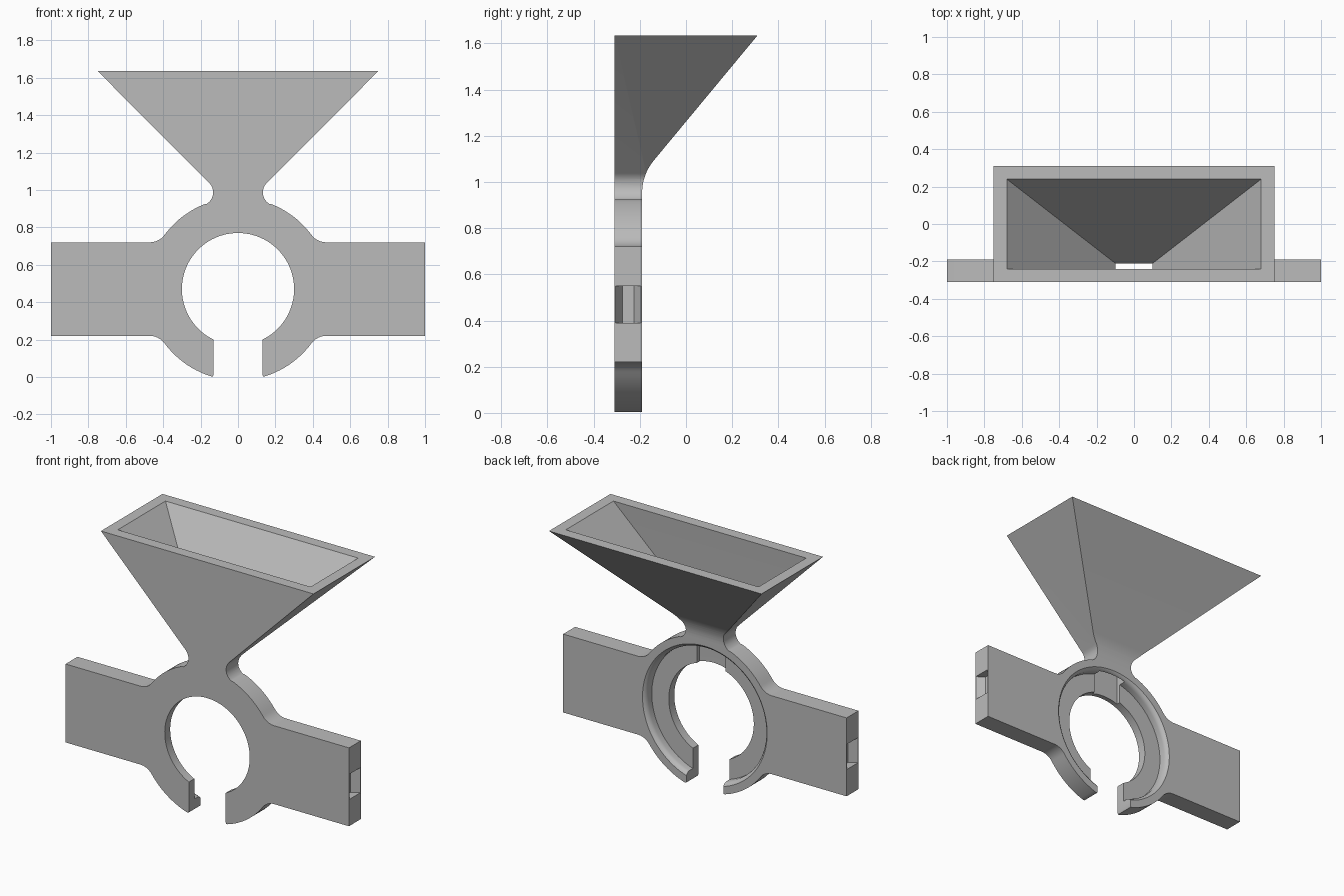
import bpy, bmesh
from math import sin, cos, pi, radians, atan2, sqrt

cube = bpy.data.objects.get("Cube")
if cube:
    bpy.data.objects.remove(cube, do_unlink=True)

grey = bpy.data.materials.new("light_grey")
grey.use_nodes = True
COLOUR = (0.5, 0.5, 0.5, 1)
grey.diffuse_color = COLOUR
grey.node_tree.nodes["Principled BSDF"].inputs["Base Color"].default_value = COLOUR

FRONT, BACK, TOP = -0.31, -0.19, 1.635
CZ, HOLE, RIM, GAP = 0.47, 0.30, 0.488, 0.13   # clip ring
ARM, FILLET = 0.25, 0.10                       # half height of arms


def loft(name, rings):
    """Solid through a list of equal-length point loops."""
    bm = bmesh.new()
    loops = [[bm.verts.new(p) for p in ring] for ring in rings]
    n = len(loops[0])
    bm.faces.new(loops[0])
    bm.faces.new(loops[-1])
    for a, b in zip(loops, loops[1:]):
        for i in range(n):
            j = (i + 1) % n
            bm.faces.new((a[i], a[j], b[j], b[i]))
    bmesh.ops.recalc_face_normals(bm, faces=bm.faces)
    mesh = bpy.data.meshes.new(name)
    bm.to_mesh(mesh)
    bm.free()
    mesh.materials.append(grey)
    ob = bpy.data.objects.new(name, mesh)
    bpy.context.collection.objects.link(ob)
    return ob


def arc(cx, cy, r, a0, a1, n):
    return [(cx + r * cos(a0 + (a1 - a0) * i / n),
             cy + r * sin(a0 + (a1 - a0) * i / n)) for i in range(n + 1)]


def rect(x, y0, y1, z):
    return [(-x, y0, z), (x, y0, z), (x, y1, z), (-x, y1, z)]


def combine(body, tool, operation):
    mod = body.modifiers.new(operation, "BOOLEAN")
    mod.operation, mod.object, mod.solver = operation, tool, "EXACT"
    bpy.context.view_layer.objects.active = body
    bpy.ops.object.modifier_apply(modifier=mod.name)
    bpy.data.objects.remove(tool, do_unlink=True)


# Front outline, right half: ring hole, gap, rim, arm, neck, funnel
reach = RIM + FILLET
fx = sqrt(reach ** 2 - (ARM + FILLET) ** 2)
turn = atan2(ARM + FILLET, fx)
nx, nz, nr = 0.205, 0.987, 0.072
neck = atan2(nz - CZ, nx)
gap_in = -pi / 2 + atan2(GAP, sqrt(HOLE ** 2 - GAP ** 2))
gap_out = -pi / 2 + atan2(GAP + 0.012, sqrt(RIM ** 2 - GAP ** 2))
half = arc(0, CZ, HOLE, pi / 2, gap_in, 40)
half += [(GAP, 0.012), (GAP + 0.004, 0.003)]
half += arc(0, CZ, RIM, gap_out, -turn, 14)
half += arc(fx, CZ - ARM - FILLET, FILLET, pi - turn, pi / 2, 8)[1:]
half += [(1, CZ - ARM), (1, CZ + ARM)]
half += arc(fx, CZ + ARM + FILLET, FILLET, -pi / 2, turn - pi, 8)
half += arc(0, CZ, RIM, turn, neck, 12)[1:]
half += arc(nx, nz, nr, neck + pi, 3 * pi / 4, 14)[1:]
half += [(0.75, TOP)]
outline = half + [(-x, z) for x, z in reversed(half[1:])]
body = loft("funnel_clip", [[(x, y, z) for x, z in outline] for y in (FRONT, 0.4)])

# Side outline trims the plate thin and slopes the back of the funnel
sweep = atan2(0.47, 0.585)
side = [(-0.4, -0.1), (BACK, -0.1)]
side += arc(BACK + 0.22, 0.953, 0.22, pi, pi - sweep, 10)
side += [(0.31, TOP), (0.31, TOP + 0.1), (-0.4, TOP + 0.1)]
combine(body, loft("side_trim", [[(x, y, z) for y, z in side] for x in (-1.2, 1.2)]),
        "INTERSECT")

# Round recess behind the ring, with an eased lip
lip = [(0.42, -0.255), (0.42, -0.22), (0.423, -0.208), (0.43, -0.197),
       (0.44, BACK), (0.44, -0.15)]
combine(body, loft("ring_recess", [[(x, y, z) for x, z in arc(0, CZ, r, 0, 2 * pi, 96)[:-1]]
                                   for r, y in lip]), "DIFFERENCE")

# Funnel cavity running down into the chute and the ring
combine(body, loft("funnel_cavity", [rect(0.1, -0.28, -0.21, 0.6),
                                     rect(0.1, -0.28, -0.21, 1.055),
                                     rect(0.68, -0.24, 0.24, TOP),
                                     rect(0.68, -0.24, 0.24, TOP + 0.1)]), "DIFFERENCE")

# Tapered notch in the end of each arm
notch = [(1.01, -0.312), (0.95, -0.275), (0.95, -0.225), (1.01, -0.188)]
for s in (1, -1):
    combine(body, loft("arm_notch", [[(s * x, y, z) for x, y in notch]
                                     for z in (0.39, 0.55)]), "DIFFERENCE")

bpy.ops.object.select_all(action="DESELECT")
body.select_set(True)
bpy.context.view_layer.objects.active = body
bpy.ops.object.shade_smooth_by_angle(angle=radians(30))
